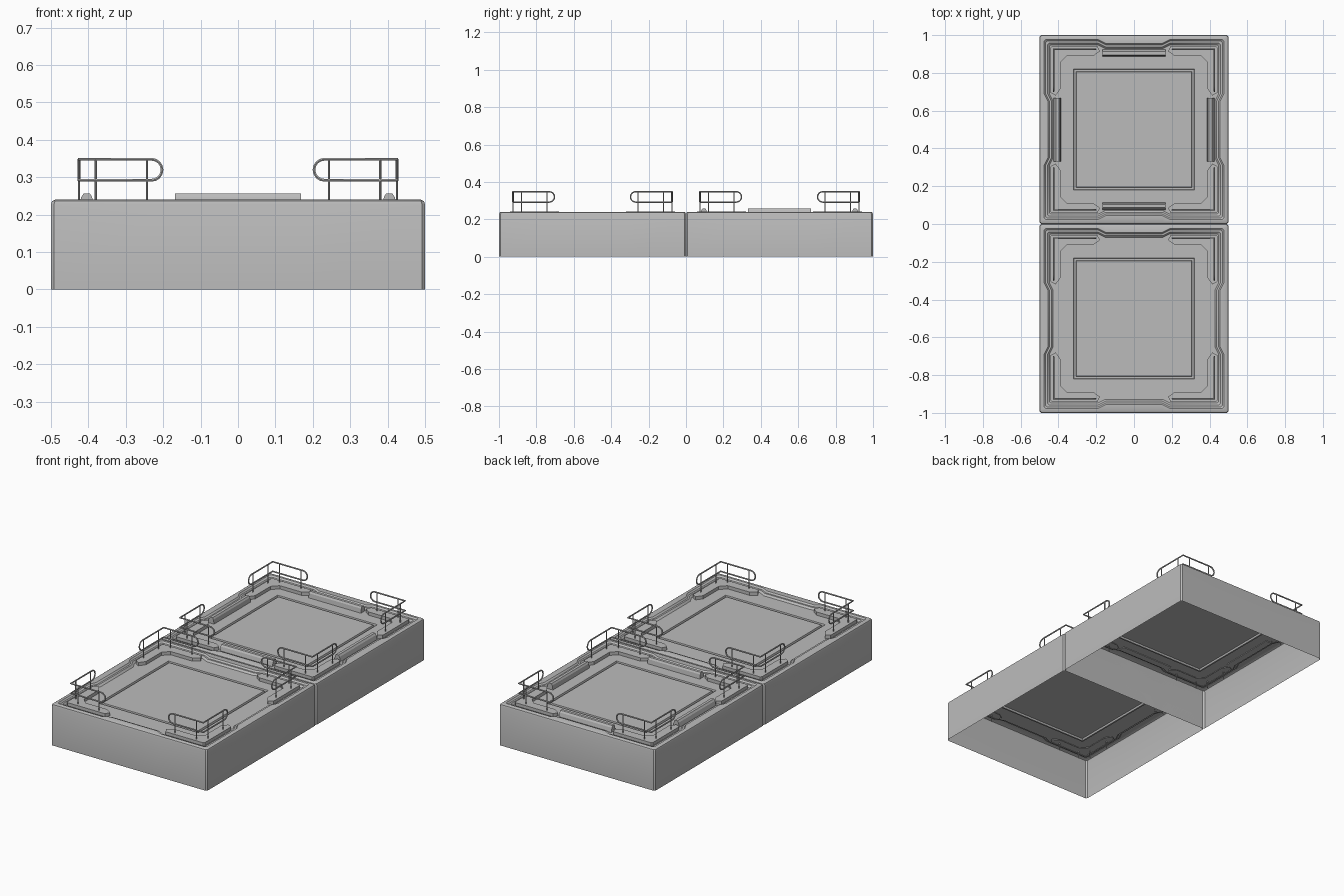
import bpy, bmesh, math
from mathutils import Vector

cube = bpy.data.objects.get("Cube")
if cube:
    bpy.data.objects.remove(cube, do_unlink=True)


def material(name, value):
    m = bpy.data.materials.new(name)
    m.use_nodes = True
    colour = (value, value, value, 1)
    m.diffuse_color = colour
    m.node_tree.nodes["Principled BSDF"].inputs["Base Color"].default_value = colour
    return m


GREY = material("plain grey", 0.5)
FLOOR = 0.222
PAD_TOP = 0.241


def finish(bm, name, location, smooth=False):
    bmesh.ops.remove_doubles(bm, verts=bm.verts, dist=0.0001)
    bmesh.ops.recalc_face_normals(bm, faces=bm.faces)
    mesh = bpy.data.meshes.new(name)
    bm.to_mesh(mesh)
    bm.free()
    mesh.materials.append(GREY)
    ob = bpy.data.objects.new(name, mesh)
    ob.location = location
    bpy.context.collection.objects.link(ob)
    if smooth:
        bpy.ops.object.select_all(action='DESELECT')
        ob.select_set(True)
        bpy.context.view_layer.objects.active = ob
        bpy.ops.object.shade_smooth_by_angle(angle=math.radians(35))
    return ob


def ring(bm, half, z, chamfer, notch):
    """Square outline whose side centres step inward by notch."""
    side = [(half - chamfer, 0), (0.19, 0), (0.15, notch)]
    side += [(-x, n) for x, n in reversed(side)]
    verts = []
    for q in range(4):
        c, s = round(math.cos(q * math.pi / 2)), round(math.sin(q * math.pi / 2))
        for x, n in side:
            y = half - n
            verts.append(bm.verts.new((x * c - y * s, x * s + y * c, z)))
    return verts


# Open-bottomed slab: walls, rounded rim, stepped tray and panel groove
def slab(name, y):
    bm = bmesh.new()
    levels = [
        (0.5, 0, 0.008, 0), (0.5, 0.228, 0.008, 0), (0.497, 0.236, 0.008, 0),
        (0.489, 0.24, 0.008, 0), (0.476, 0.24, 0.008, 0.02),
        (0.468, 0.232, 0.008, 0.02), (0.458, 0.232, 0.008, 0.02),
        (0.448, FLOOR, 0.008, 0.02), (0.32, FLOOR, 0, 0),
        (0.317, 0.212, 0, 0), (0.308, 0.212, 0, 0), (0.305, FLOOR, 0, 0),
    ]
    rings = [ring(bm, *lv) for lv in levels]
    for a, b in zip(rings, rings[1:]):
        for i in range(len(a)):
            j = (i + 1) % len(a)
            bm.faces.new((a[i], a[j], b[j], b[i]))
    bm.faces.new(rings[-1])
    finish(bm, name, (0, y, 0), True)


# L-shaped corner plinth with tapered ends
def plinth(name, y, sx, sy):
    arm = [(0.355, 0.39), (0.215, 0.39), (0.18, 0.415), (0.195, 0.442)]
    outline = arm + [(0.434, 0.442)] + [(0.442, 0.434)]
    outline += [(b, a) for a, b in reversed(arm)]
    bm = bmesh.new()
    low = [bm.verts.new((px * sx, py * sy, FLOOR - 0.004)) for px, py in outline]
    mid = [bm.verts.new((px * sx, py * sy, PAD_TOP)) for px, py in outline]
    bm.faces.new(mid)
    for i in range(len(low)):
        j = (i + 1) % len(low)
        bm.faces.new((low[i], low[j], mid[j], mid[i]))
    finish(bm, name, (0, y, 0))


def tube(name, paths, radius, cyclic, y):
    cu = bpy.data.curves.new(name, 'CURVE')
    cu.dimensions = '3D'
    cu.bevel_depth = radius
    cu.bevel_resolution = 1
    cu.use_fill_caps = True
    for path in paths:
        sp = cu.splines.new('POLY')
        sp.points.add(len(path) - 1)
        for p, co in zip(sp.points, path):
            p.co = (*co, 1)
        sp.use_cyclic_u = cyclic
    cu.materials.append(GREY)
    ob = bpy.data.objects.new(name, cu)
    ob.location = (0, y, 0)
    bpy.context.collection.objects.link(ob)
    bpy.ops.object.select_all(action='DESELECT')
    ob.select_set(True)
    bpy.context.view_layer.objects.active = ob
    bpy.ops.object.convert(target='MESH')
    bpy.ops.object.shade_smooth_by_angle(angle=math.radians(50))


# Guard rail: one closed loop folded round the corner, on four posts
def guard_rail(name, y, sx, sy):
    corner, end, bottom, top = 0.425, 0.203, 0.292, 0.348
    r = (top - bottom) / 2
    mid = (top + bottom) / 2
    bend = [(end + r - r * math.sin(t), mid + r * math.cos(t))
            for t in (math.pi * k / 8 for k in range(9))]
    loop = [(corner, corner, top)]
    loop += [(u * sx / sx, corner, z) for u, z in bend]
    loop += [(corner, corner, bottom)]
    loop += [(corner, u, z) for u, z in reversed(bend)]
    tube(name, [[(a * sx, b * sy, z) for a, b, z in loop]], 0.0042, True, y)
    posts = []
    for u in (0.38, 0.243):
        for a, b in ((u, corner), (corner, u)):
            posts.append([(a * sx, b * sy, 0.18), (a * sx, b * sy, top)])
    tube(name + "_posts", posts, 0.003, False, y)


# Raised bar with sloping long sides
def bar(name, y, quarter):
    bm = bmesh.new()
    profile = [(0.386, FLOOR - 0.004), (0.39, 0.247), (0.396, 0.257),
               (0.412, 0.257), (0.419, 0.247), (0.426, FLOOR - 0.004)]
    ends = []
    for x in (-0.168, 0.168):
        ends.append([bm.verts.new((x, v, z)) for v, z in profile])
        bm.faces.new(ends[-1])
    for i in range(len(profile)):
        j = (i + 1) % len(profile)
        bm.faces.new((ends[0][i], ends[0][j], ends[1][j], ends[1][i]))
    ob = finish(bm, name, (0, y, 0))
    ob.rotation_euler.z = quarter * math.pi / 2


for tile, y in (("front", -0.5), ("back", 0.5)):
    slab(tile + "_slab", y)
    for sx, side in ((-1, "right"), (1, "left")):
        for sy, edge in ((-1, "near"), (1, "far")):
            tag = f"{tile}_{edge}_{side}"
            plinth(tag + "_plinth", y, sx, sy)
            guard_rail(tag + "_rail", y, sx, sy)

for q, side in enumerate(("far", "right", "near", "left")):
    bar("back_" + side + "_bar", 0.5, q)
